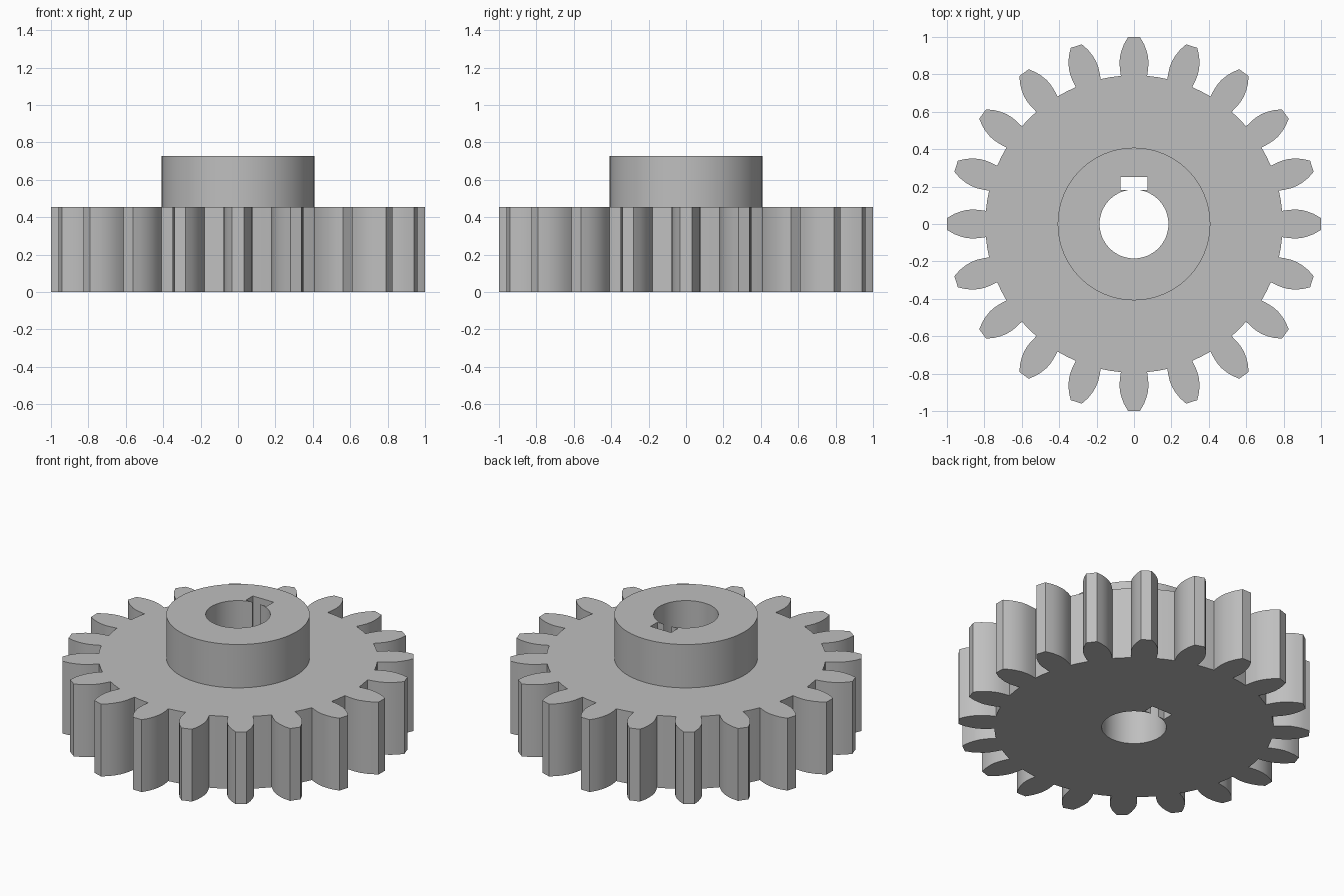
import bpy, bmesh, math
from mathutils import Matrix, Vector

if "Cube" in bpy.data.objects:
    bpy.data.objects.remove(bpy.data.objects["Cube"], do_unlink=True)

TEETH = 20
GEAR_H, HUB_H = 0.4545, 0.727
HUB_R, BORE_R = 0.408, 0.184

# Half tooth pointing along +y: (half width, height), root to tip
FLANK = [(0.070, 0.792), (0.075, 0.825), (0.0775, 0.86), (0.075, 0.895),
         (0.066, 0.93), (0.053, 0.963), (0.031, 1.0)]

steel = bpy.data.materials.new("grey steel")
steel.use_nodes = True
colour = (0.52, 0.52, 0.52, 1)
steel.diffuse_color = colour
steel.node_tree.nodes["Principled BSDF"].inputs["Base Color"].default_value = colour


def make_object(name, bm):
    bmesh.ops.recalc_face_normals(bm, faces=bm.faces)
    mesh = bpy.data.meshes.new(name)
    bm.to_mesh(mesh)
    bm.free()
    mesh.materials.append(steel)
    obj = bpy.data.objects.new(name, mesh)
    bpy.context.collection.objects.link(obj)
    return obj


def prism(name, outline, z0, z1):
    bm = bmesh.new()
    face = bm.faces.new([bm.verts.new((p[0], p[1], z0)) for p in outline])
    top = bmesh.ops.extrude_face_region(bm, geom=[face])["geom"]
    verts = [v for v in top if isinstance(v, bmesh.types.BMVert)]
    bmesh.ops.translate(bm, verts=verts, vec=(0, 0, z1 - z0))
    return make_object(name, bm)


def circle(radius, sides):
    steps = [math.tau * i / sides for i in range(sides)]
    return [(radius * math.cos(a), radius * math.sin(a)) for a in steps]


def combine(target, tool, operation):
    mod = target.modifiers.new(operation.title(), "BOOLEAN")
    mod.operation, mod.object, mod.solver = operation, tool, "EXACT"
    bpy.context.view_layer.objects.active = target
    bpy.ops.object.modifier_apply(modifier=mod.name)
    bpy.data.objects.remove(tool, do_unlink=True)


# Toothed wheel: one tooth outline repeated around the rim
tooth = [Vector((-x, y, 0)) for x, y in FLANK]
tooth += [Vector((x, y, 0)) for x, y in reversed(FLANK)]
root = Vector((0, FLANK[0][1] + 0.003, 0))
outline = []
for i in range(TEETH):
    turn = Matrix.Rotation(-math.tau * i / TEETH, 3, "Z")
    gap = Matrix.Rotation(-math.tau * (i + 0.5) / TEETH, 3, "Z")
    outline += [turn @ p for p in tooth] + [gap @ root]
gear = prism("gear_wheel_with_hub", outline, 0, GEAR_H)

# Raised hub
combine(gear, prism("hub", circle(HUB_R, 96), GEAR_H / 2, HUB_H), "UNION")

# Shaft bore and keyway
combine(gear, prism("bore_cutter", circle(BORE_R, 64), -0.1, 1), "DIFFERENCE")
key = [(-0.072, 0.182), (0.072, 0.182), (0.072, 0.25), (-0.072, 0.25)]
combine(gear, prism("keyway_cutter", key, -0.1, 1), "DIFFERENCE")

# Smooth curved walls, crisp corners
bpy.ops.object.select_all(action="DESELECT")
gear.select_set(True)
bpy.context.view_layer.objects.active = gear
bpy.ops.object.shade_smooth_by_angle(angle=math.radians(25))
